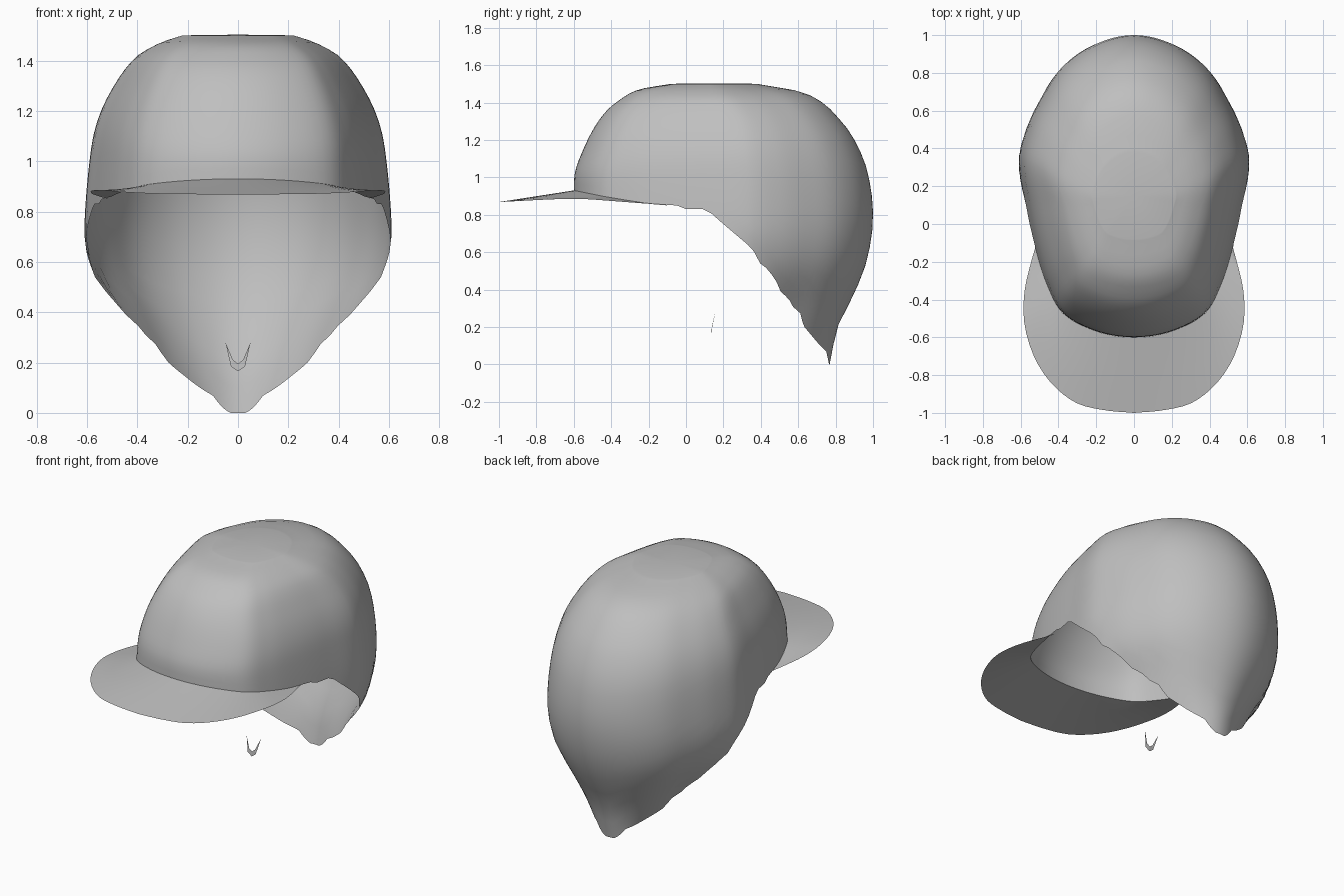
import bpy, bmesh, math

cube = bpy.data.objects.get("Cube")
if cube:
    bpy.data.objects.remove(cube)

grey = bpy.data.materials.new("plain grey")
grey.use_nodes = True
COLOUR = (0.52, 0.52, 0.52, 1)
grey.diffuse_color = COLOUR
grey.node_tree.nodes["Principled BSDF"].inputs["Base Color"].default_value = COLOUR


def sample(points, v, smooth=True):
    """Read a curve of (position, value) points at v."""
    if v <= points[0][0]:
        return points[0][1]
    if v >= points[-1][0]:
        return points[-1][1]
    i = next(k for k in range(len(points) - 1) if v <= points[k + 1][0])
    (x0, y0), (x1, y1) = points[i], points[i + 1]
    h = x1 - x0
    t = (v - x0) / h
    if not smooth:
        return y0 + (y1 - y0) * t

    def slope(k):
        a, b = points[max(k - 1, 0)], points[min(k + 1, len(points) - 1)]
        return (b[1] - a[1]) / (b[0] - a[0])
    t2, t3 = t * t, t * t * t
    return ((2 * t3 - 3 * t2 + 1) * y0 + (t3 - 2 * t2 + t) * h * slope(i)
            + (3 * t2 - 2 * t3) * y1 + (t3 - t2) * h * slope(i + 1))


def make_object(name, bm, smooth=True):
    mesh = bpy.data.meshes.new(name)
    bm.to_mesh(mesh)
    bm.free()
    mesh.materials.append(grey)
    obj = bpy.data.objects.new(name, mesh)
    bpy.context.collection.objects.link(obj)
    if smooth:
        for poly in mesh.polygons:
            poly.use_smooth = True
    return obj


# Crown profiles by height: front, back, centre and half width
FRONT = [(0.95, -0.6), (1.02, -0.595), (1.1, -0.57), (1.25, -0.5), (1.35, -0.43),
         (1.41, -0.36), (1.47, -0.25), (1.5, -0.08)]
BACK = [(0, 0.768), (0.1, 0.787), (0.2, 0.81), (0.35, 0.885), (0.5, 0.95), (0.65, 0.987),
        (0.8, 1.0), (0.96, 0.985), (1.12, 0.94), (1.3, 0.83), (1.45, 0.64), (1.5, 0.38)]
CENTRE = [(1.0, 0.33), (1.3, 0.29), (1.45, 0.2), (1.5, 0.15)]
WIDTH = [(0, 0.3), (0.1, 0.31), (0.2, 0.38), (0.35, 0.46), (0.5, 0.56), (0.64, 0.602),
         (0.75, 0.61), (1.0, 0.59), (1.14, 0.565), (1.27, 0.51), (1.41, 0.41),
         (1.47, 0.31), (1.5, 0.22)]
# Plan outline: half width every fifteen degrees from front to back
PLAN = [(15 * i, w) for i, w in enumerate(
    (0, 0.33, 0.62, 0.76, 0.86, 0.94, 1, 0.935, 0.81, 0.665, 0.465, 0.23, 0))]
# Ragged lower rim: height along the depth of the crown
RIM = [(-0.6, 0.93), (-0.45, 0.9), (-0.3, 0.875), (-0.2, 0.86), (-0.05, 0.85), (0, 0.83),
       (0.11, 0.83), (0.16, 0.785), (0.2, 0.75), (0.33, 0.64), (0.36, 0.63), (0.37, 0.56),
       (0.45, 0.5), (0.47, 0.45), (0.5, 0.43), (0.505, 0.39), (0.55, 0.35), (0.57, 0.31),
       (0.615, 0.27), (0.625, 0.21), (0.7, 0.12), (0.75, 0.07), (0.765, 0)]
TOP = 1.5


def crown_point(angle, z):
    u = -math.cos(math.radians(angle))
    mid = sample(CENTRE, z)
    end = sample(BACK, z) if u > 0 else sample(FRONT, z)
    fold = abs(angle) if angle <= 180 else 360 - angle
    side = -1 if angle < 0 or angle > 180 else 1
    x = side * sample(WIDTH, z) * sample(PLAN, fold)
    return x, mid + abs(u) * (end - mid), z


def rim_height(angle):
    lo, hi = 0, 1
    for _ in range(24):
        z = (lo + hi) / 2
        if z < sample(RIM, crown_point(angle, z)[1], False):
            lo = z
        else:
            hi = z
    return hi


# Crown: meridians from the rim up to the top
SIDES, RINGS = 120, 22
bm = bmesh.new()
rings = [[] for _ in range(RINGS + 1)]
for i in range(SIDES):
    angle = 360 * i / SIDES
    low = rim_height(angle)
    for j, ring in enumerate(rings):
        z = low + (TOP - low) * math.sin(j / RINGS * math.pi / 2)
        ring.append(bm.verts.new(crown_point(angle, z)))
for a, b in zip(rings, rings[1:]):
    for i in range(SIDES):
        k = (i + 1) % SIDES
        bm.faces.new((a[i], a[k], b[k], b[i]))
peak = bm.verts.new((0, 0.15, TOP + 0.003))
for i in range(SIDES):
    bm.faces.new((rings[-1][i], rings[-1][(i + 1) % SIDES], peak))
make_object("crown", bm)

# Brim: thin sheet from the front rim to a rounded outer edge
EDGE_X = [(0, 0), (0.15, 0.16), (0.3, 0.31), (0.45, 0.44), (0.58, 0.53), (0.7, 0.58),
          (0.83, 0.58), (0.93, 0.55), (1, 0.515)]
EDGE_Y = [(0, -1), (0.15, -0.985), (0.3, -0.945), (0.45, -0.84), (0.58, -0.7), (0.7, -0.53),
          (0.83, -0.36), (0.93, -0.22), (1, -0.1)]
EDGE_Z = [(-1, 0.868), (-0.6, 0.885), (-0.35, 0.87), (-0.1, 0.85)]
bm = bmesh.new()
STEPS, ROWS, SWEEP = 48, 4, 62
rows = []
for i in range(STEPS + 1):
    s = 2 * i / STEPS - 1
    inner = crown_point(SWEEP * s, rim_height(SWEEP * s))
    y = sample(EDGE_Y, abs(s))
    outer = (math.copysign(sample(EDGE_X, abs(s)), s), y, sample(EDGE_Z, y))
    rows.append([bm.verts.new([p + (q - p) * j / ROWS for p, q in zip(inner, outer)])
                 for j in range(ROWS + 1)])
for a, b in zip(rows, rows[1:]):
    for j in range(ROWS):
        bm.faces.new((a[j], a[j + 1], b[j + 1], b[j]))
bmesh.ops.remove_doubles(bm, verts=bm.verts, dist=0.0005)
make_object("brim", bm)

# Small loose V-shaped scrap below the opening
bm = bmesh.new()
tip, bend, fold = (0.05, 0.157, 0.28), (0.028, 0.137, 0.185), (0.02, 0.14, 0.21)
bottom, notch = bm.verts.new((0, 0.137, 0.165)), bm.verts.new((0, 0.14, 0.195))
for side in (1, -1):
    t, b, f = [bm.verts.new((side * x, y, z)) for x, y, z in (tip, bend, fold)]
    for face in ((bottom, b, f, notch), (b, t, f)):
        bm.faces.new(face[::side])
make_object("chin_scrap", bm, False)
